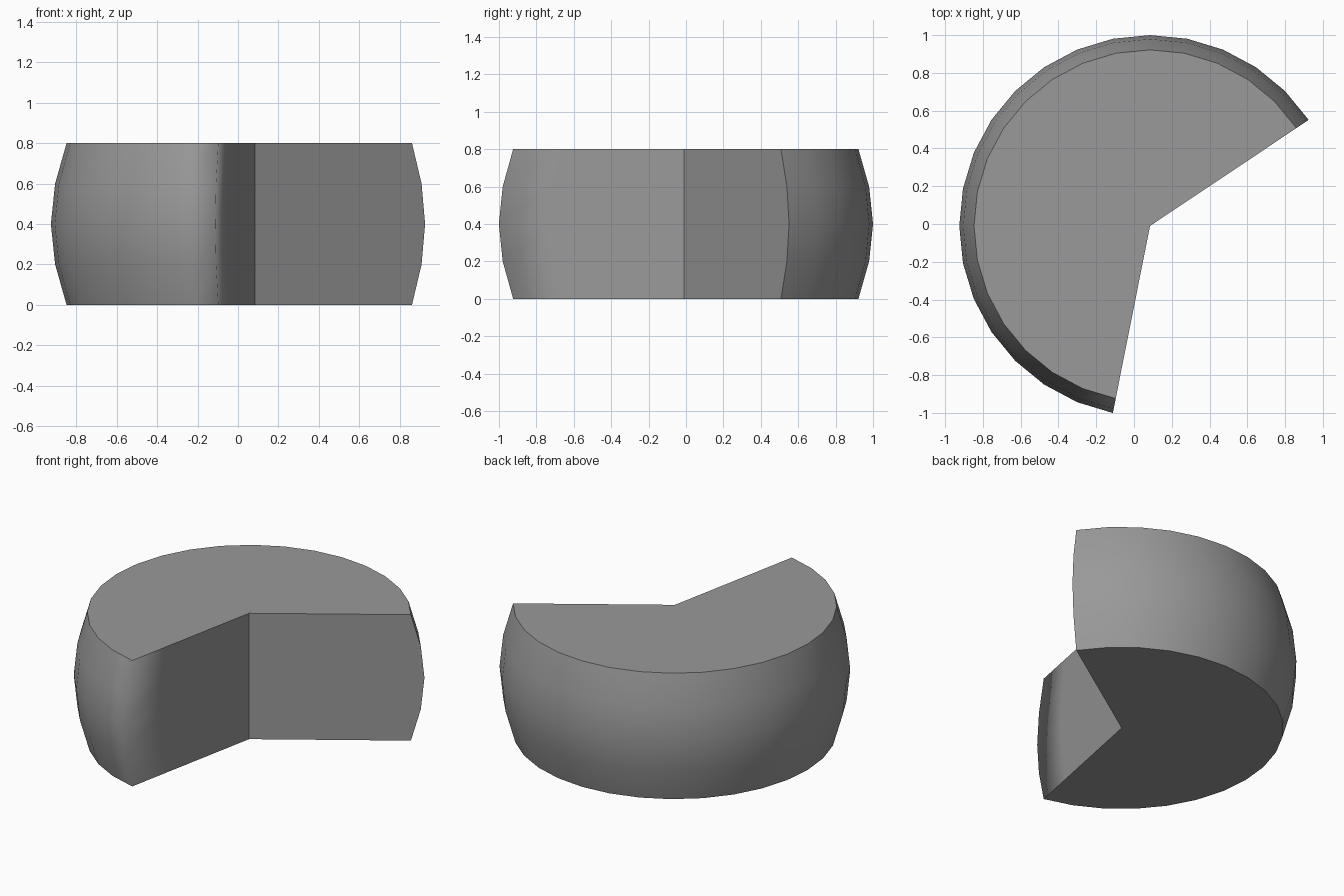
import bpy, bmesh, math

if "Cube" in bpy.data.objects:
    bpy.data.objects.remove(bpy.data.objects["Cube"])

CX, CY = 0.085, -0.01           # wheel axis
LEVELS = [(0.0, 0.932), (0.2, 0.989), (0.4, 1.01), (0.6, 0.989), (0.8, 0.932)]
STEP = math.tau / 32
FIRST, LAST = 3, 23             # wheel runs from 33.75 to 258.75 degrees

bm = bmesh.new()


def column(k, factor=1.0):
    """One vertical column of points on the bulging profile."""
    a = k * STEP
    return [bm.verts.new((CX + r * factor * math.cos(a),
                          CY + r * factor * math.sin(a), z)) for z, r in LEVELS]


def strip(a, b):
    for i in range(len(a) - 1):
        bm.faces.new((a[i], b[i], b[i + 1], a[i + 1]))


# Bulging rind
rind = [column(k) for k in range(FIRST, LAST + 1)]
for a, b in zip(rind, rind[1:]):
    strip(a, b)

# Cut walls meeting at the axis; the front-left one blends into the rind
axis = [bm.verts.new((CX, CY, z)) for z, r in LEVELS]
inner = column(LAST, 0.72)
strip(rind[-1], inner)
strip(inner, axis)
strip(axis, rind[0])

# Flat top and bottom
outline = rind + [inner, axis]
bm.faces.new([c[-1] for c in outline])
bm.faces.new([c[0] for c in reversed(outline)])
bmesh.ops.recalc_face_normals(bm, faces=bm.faces)

# Smooth shading with sharp corners, except the blended rind corner
blend = set(rind[-1])
for f in bm.faces:
    f.smooth = True
for e in bm.edges:
    soft = all(v in blend for v in e.verts)
    e.smooth = soft or e.calc_face_angle(0) < math.radians(30)

mesh = bpy.data.meshes.new("cut_wheel")
bm.to_mesh(mesh)
bm.free()

# Dark grey
grey = bpy.data.materials.new("dark_grey")
grey.diffuse_color = (0.32, 0.32, 0.32, 1)
grey.use_nodes = True
grey.node_tree.nodes["Principled BSDF"].inputs["Base Color"].default_value = grey.diffuse_color
mesh.materials.append(grey)
bpy.context.collection.objects.link(bpy.data.objects.new("cut_wheel", mesh))
